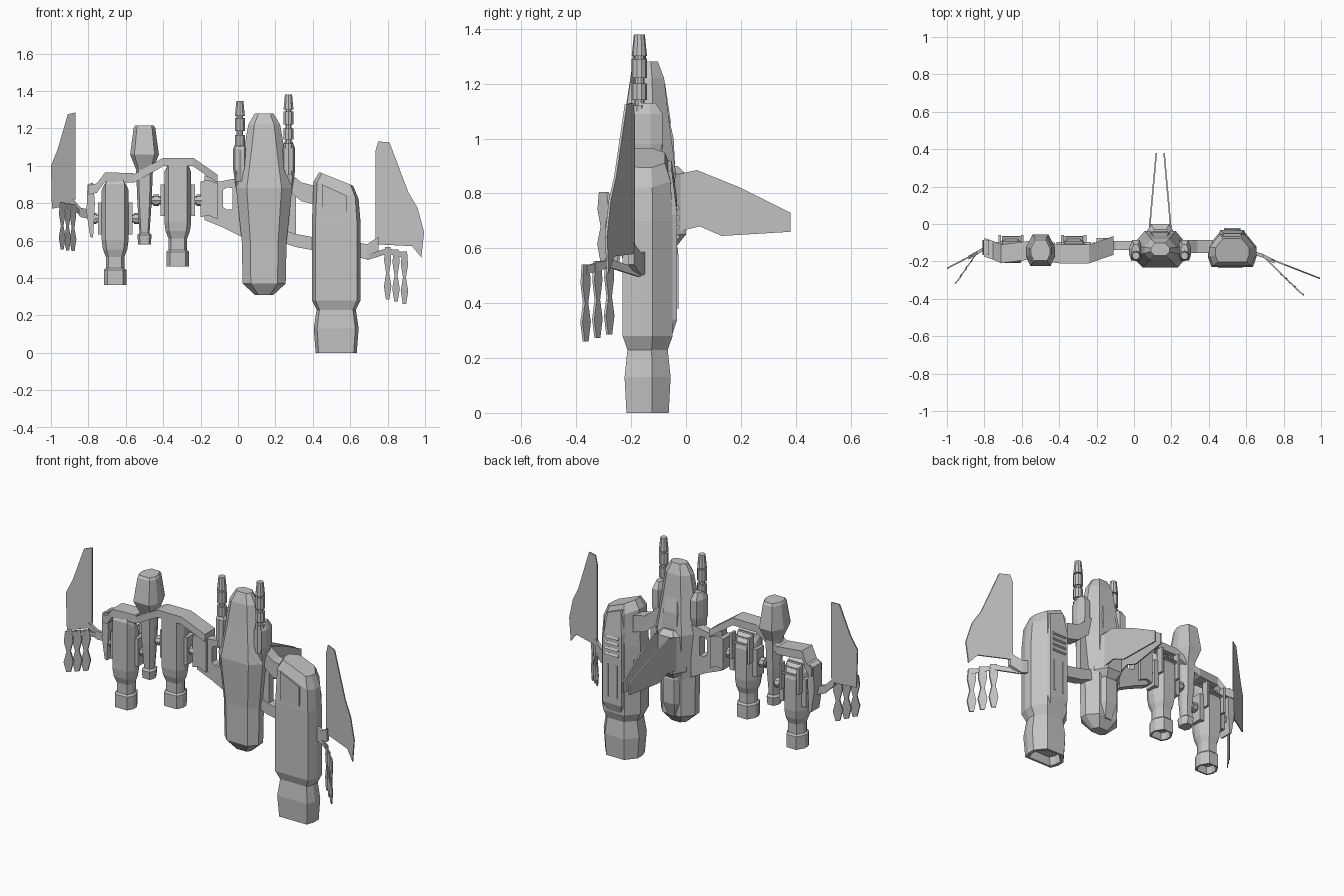
import bpy, bmesh, math
from mathutils import Matrix, Vector

cube = bpy.data.objects.get("Cube")
if cube:
    bpy.data.objects.remove(cube)

GREY = (.55, .55, .55, 1)
hull_grey = bpy.data.materials.new("hull_grey")
hull_grey.use_nodes = True
hull_grey.diffuse_color = GREY
hull_grey.node_tree.nodes["Principled BSDF"].inputs["Base Color"].default_value = GREY


def finish(name, bm):
    bmesh.ops.recalc_face_normals(bm, faces=bm.faces)
    mesh = bpy.data.meshes.new(name)
    bm.to_mesh(mesh)
    bm.free()
    mesh.materials.append(hull_grey)
    part = bpy.data.objects.new(name, mesh)
    bpy.context.collection.objects.link(part)
    return part


def skin(name, rings, closed=False):
    """Bridge equal rings, then either cap the ends or join them into a loop."""
    bm = bmesh.new()
    stack = [[bm.verts.new(point) for point in ring] for ring in rings]
    following = stack[1:]
    if closed:
        following = following + stack[:1]
    else:
        bm.faces.new(stack[0])
        bm.faces.new(stack[-1])
    for lower, upper in zip(stack, following):
        for i in range(len(lower)):
            bm.faces.new((lower[i - 1], lower[i], upper[i], upper[i - 1]))
    return finish(name, bm)


def loft(name, centre, sections, flat, front=.7, back=.55, slant=(0, 0), lift=0):
    """Eight-sided hull from (height, half width); depth follows width, the top may slant."""
    rings = []
    for index, (height, width) in enumerate(sections):
        depth = width * flat
        half = [(front * width, -depth), (width, -depth * .4), (width, depth * .2), (back * width, depth)]
        outline = half + [(-x, y) for x, y in reversed(half)]
        is_top = index >= len(sections) - 2
        rings.append([(centre[0] + x, centre[1] + y,
                       height + lift + is_top * (slant[0] * x + slant[1] * (y + depth)))
                      for x, y in outline])
    return skin(name, rings)


def plate(name, outline, depth, thick=.008, sideways=False):
    """Thin sheet from an xz outline (yz when sideways), placed by a depth rule."""
    def place(u, z, offset):
        d = depth(u) + offset
        return (d, u, z) if sideways else (u, d, z)
    return skin(name, [[place(u, z, offset) for u, z in outline] for offset in (-thick / 2, thick / 2)])


def frame(name, outer, inner, y, thick):
    """Sheet with a window."""
    near, far = y - thick / 2, y + thick / 2
    return skin(name, [[(x, depth, z) for x, z in outline] for outline, depth in
                       ((outer, near), (outer, far), (inner, far), (inner, near))], closed=True)


def ribbon(name, path, height, depth):
    """Square-edged arm along a path."""
    h, d = height / 2, depth / 2
    corners = ((-d, -h), (d, -h), (d, h), (-d, h))
    return skin(name, [[(x, y + dy, z + dz) for dy, dz in corners] for x, y, z in path])


def box(name, centre, size, pitch=0):
    bm = bmesh.new()
    bmesh.ops.create_cube(bm, size=1)
    bm.transform(Matrix.Translation(centre) @ Matrix.Rotation(pitch, 4, "X") @ Matrix.Diagonal((*size, 1)))
    return finish(name, bm)


def rod(name, start, end, radius, end_radius, sides=10):
    start, end = Vector(start), Vector(end)
    direction = end - start
    bm = bmesh.new()
    bmesh.ops.create_cone(bm, cap_ends=True, segments=sides, radius1=radius, radius2=end_radius,
                          depth=direction.length)
    turn = direction.to_track_quat("Z", "Y").to_matrix().to_4x4()
    bm.transform(Matrix.Translation((start + end) / 2) @ turn)
    return finish(name, bm)


# Central hull, canopy and fin mount
MID = .14
loft("central_hull", (MID, -.135), [(.31, .05), (.37, .115), (.6, .12), (.74, .135), (.88, .15),
                                    (1.08, .11), (1.22, .085), (1.28, .05)], flat=.65, front=.62)
loft("canopy", (MID, -.13), [(.9, .09), (1, .085), (1.11, .06), (1.26, .02)], flat=1)
loft("fin_mount", (MID, -.09), [(.6, .05), (.65, .09), (.87, .09), (.9, .06)], flat=1)
loft("rear_pod", (MID, -.1), [(.36, .04), (.45, .07), (.6, .07), (.66, .04)], flat=1)

# Twin tail fins, leaning together
FIN = [(-.03, .87), (.04, .885), (.2, .82), (.38, .73), (.38, .66), (.13, .645), (.05, .68), (-.03, .66)]
for side in (-1, 1):
    plate("tail_fin", FIN, lambda y: MID + side * (.055 - .09 * y), sideways=True)

# Twin guns: a thin core with sleeves, a tapered tip and a shoulder fairing
for side, top in ((-1, 1.345), (1, 1.38)):
    x, y = MID + side * .13, -.17
    rod("gun_core", (x, y, top - .4), (x, y, top - .05), .018, .018)
    for offset, length in ((.43, .17), (.24, .06), (.16, .07)):
        rod("gun_sleeve", (x, y, top - offset), (x, y, top - offset + length), .028, .028)
    rod("gun_tip", (x, y, top - .08), (x, y, top), .028, .02)
    loft("gun_shoulder", (x, -.14), [(.84, .015), (.98, .036), (1.09, .036), (1.13, .02)], flat=1.5)

# Large nacelle with a hollow nozzle and a raised back
NACELLE = .525
loft("large_nacelle", (NACELLE, -.14), [(.05, .08), (0, .09), (0, .11), (.13, .12), (.23, .105), (.28, .13),
                                        (.7, .13), (.87, .12), (.93, .09)],
     flat=.7, front=.85, slant=(-.4, 0))
loft("nacelle_hump", (NACELLE, -.1), [(.28, .06), (.34, .085), (.75, .085), (.9, .06)],
     flat=.8, back=.75, slant=(-.4, 0))
plate("nacelle_front_panel", [(.45, .72), (.58, .72), (.58, .84), (.45, .9)], lambda x: -.232)
for i in range(4):
    box("nacelle_vent", (NACELLE, -.034, .64 + .035 * i), (.09, .02, .014), pitch=.5)
for side in (-1, 1):
    box("nacelle_slot", (NACELLE + side * .03, -.032, .48), (.012, .009, .2))

# Struts and window frame joining the hull to both flanks
ribbon("upper_strut", [(.24, -.12, .94), (.34, -.12, .86), (.42, -.12, .84)], height=.1, depth=.07)
ribbon("lower_strut", [(.22, -.12, .63), (.31, -.12, .6), (.42, -.12, .58)], height=.07, depth=.06)
ribbon("strut_web", [(.24, -.12, .76), (.31, -.12, .73)], height=.3, depth=.04)
frame("flank_frame", [(.03, .94), (-.1, .915), (-.18, .95), (-.18, .71), (-.08, .67), (.03, .615)],
      [(-.03, .88), (-.06, .885), (-.08, .87), (-.08, .78), (-.06, .765), (-.03, .765)], y=-.115, thick=.05)
ribbon("flank_block", [(-.2, -.115, .82), (-.16, -.115, .83), (-.11, -.115, .81)], height=.19, depth=.08)

# Two small engines on the far flank
ENGINE = [(.5, .04), (.46, .05), (.46, .06), (.54, .06), (.55, .05), (.61, .05), (.65, .065), (.7, .072),
          (1, .072), (1.02, .06)]
for x, lift in ((-.322, 0), (-.657, -.097)):
    loft("small_engine", (x, -.14), ENGINE, flat=.95, slant=(0, -.8), lift=lift)
    axle = .815 + lift
    rod("engine_axle", (x - .14, -.13, axle), (x + .14, -.13, axle), .022, .022, sides=8)
    for side in (-1, 1):
        box("engine_side_block", (x + side * .077, -.13, axle), (.03, .07, .17))
        rod("axle_collar", (x + side * .1, -.13, axle), (x + side * .13, -.13, axle), .03, .03, sides=8)
        box("engine_rail", (x + side * .06, -.08, axle + .08), (.014, .04, .16))
    for i in range(4):
        box("engine_louver", (x, -.085 - .025 * i, axle + .1 + .026 * i), (.1, .04, .009), pitch=.3)

# Arms arching over the engines
ribbon("inner_arm", [(-.11, -.115, .93), (-.24, -.16, 1.02), (-.4, -.16, 1.02), (-.56, -.14, .93)],
       height=.045, depth=.1)
ribbon("outer_arm", [(-.56, -.14, .935), (-.71, -.16, .94), (-.755, -.14, .88), (-.8, -.125, .87)],
       height=.05, depth=.1)
plate("outer_bracket", [(-.805, .9), (-.775, .91), (-.765, .8), (-.775, .615), (-.79, .62), (-.81, .75)],
      lambda x: -.125, thick=.08)

# Upright pylon between the engines
loft("pylon", (-.5, -.14), [(.58, .034), (.63, .038), (.64, .027), (.8, .038), (.98, .045), (1.06, .077),
                            (1.2, .058), (1.215, .05)], flat=1.1)

# Swept wings at both tips
plate("left_wing", [(.735, .58), (.735, 1.08), (.75, 1.13), (.81, 1.125), (.91, .86), (.96, .775),
                    (.995, .645), (.98, .51), (.93, .57)], lambda x: -.19 - .39 * (x - .735))
plate("right_wing", [(-.87, .82), (-.87, 1.285), (-.91, 1.275), (-.965, 1.085), (-1, 1), (-.995, .77),
                     (-.89, .79)], lambda x: -.17 + .52 * (x + .87))
ribbon("left_wing_root", [(.64, -.155, .55), (.69, -.17, .54), (.75, -.2, .58)], height=.08, depth=.02)
ribbon("right_wing_root", [(-.79, -.125, .74), (-.84, -.155, .75), (-.885, -.18, .8)], height=.05, depth=.02)


def blade_fan(name, start, step, root, scale):
    """Three hanging blades, each waisted twice, on one bent stem."""
    tops = [Vector(start) + i * Vector(step) for i in range(3)]
    slope = .8 * step[1] / step[0]
    for top in tops:
        edge = [(scale * width, -.07 * scale * i) for i, width in enumerate((.014, .019, .008, .02, .009))]
        outline = edge + [(-u, v) for u, v in reversed(edge)]
        plate(name, [(top.x + u, top.z + v) for u, v in outline], lambda x: top.y + slope * (x - top.x))
    ribbon(name + "_stem", [root] + [top - Vector((0, 0, .02)) for top in tops], height=.03, depth=.01)


# Blade fans below the wings
blade_fan("left_blade", (.8, -.28, .565), (.045, -.043, -.012), root=(.69, -.17, .51), scale=1)
blade_fan("right_blade", (-.882, -.215, .795), (-.029, -.042, .005), root=(-.84, -.155, .75), scale=.9)
